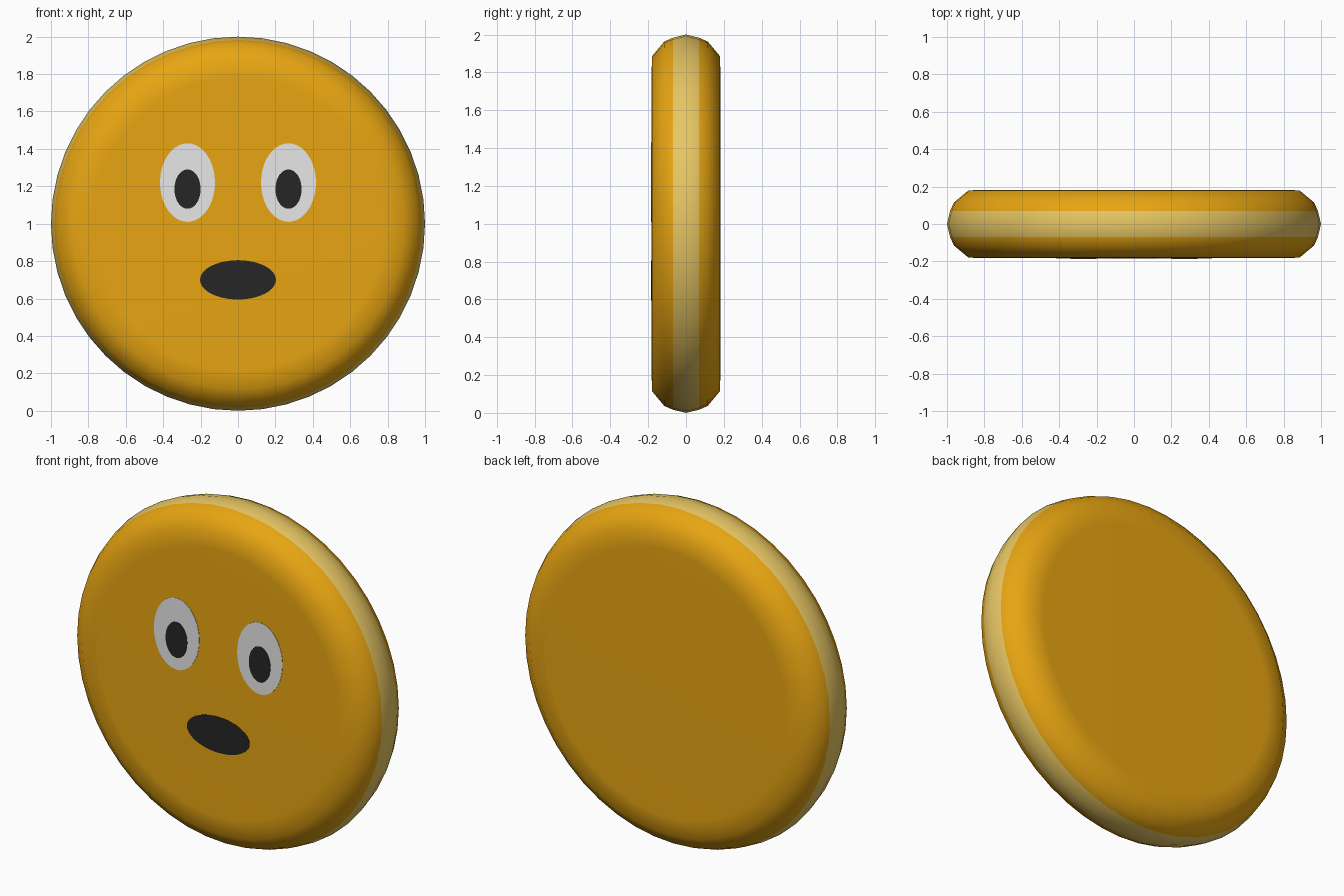
import bpy, bmesh, math

if "Cube" in bpy.data.objects:
    bpy.data.objects.remove(bpy.data.objects["Cube"])


def material(name, rgb):
    m = bpy.data.materials.new(name)
    m.diffuse_color = (*rgb, 1)
    m.use_nodes = True
    m.node_tree.nodes["Principled BSDF"].inputs["Base Color"].default_value = m.diffuse_color
    return m


orange = material("golden_orange", (0.80, 0.376, 0.006))
cream = material("pale_gold", (0.80, 0.565, 0.125))
white = material("white", (0.80, 0.80, 0.80))
black = material("soft_black", (0.019, 0.019, 0.019))


def finish(name, bm, mats):
    bmesh.ops.recalc_face_normals(bm, faces=bm.faces[:])
    mesh = bpy.data.meshes.new(name)
    bm.to_mesh(mesh)
    bm.free()
    for m in mats:
        mesh.materials.append(m)
    ob = bpy.data.objects.new(name, mesh)
    bpy.context.collection.objects.link(ob)
    return ob


# Round body: half profile (radius, depth) mirrored and spun about y
half = [(0.78, 0.182), (0.885, 0.18), (0.963, 0.115), (0.983, 0.07), (1.0, 0.0)]
profile = [(r, -y) for r, y in half] + [(r, y) for r, y in half[-2::-1]]
SIDES = 48
bm = bmesh.new()
rings = []
for r, y in profile:
    angles = [2 * math.pi * i / SIDES for i in range(SIDES)]
    rings.append([bm.verts.new((r * math.cos(a), y, 1 + r * math.sin(a))) for a in angles])
for a, b in zip(rings, rings[1:]):
    for i in range(SIDES):
        j = (i + 1) % SIDES
        bm.faces.new((a[i], a[j], b[j], b[i]))
bm.faces.new(rings[0])
bm.faces.new(rings[-1])
# Pale band around the rim
for f in bm.faces:
    f.smooth = True
    f.material_index = int(all(abs(v.co.y) < 0.08 for v in f.verts))
finish("round_body", bm, [orange, cream])


# Painted face details: thin oval plates on the front
def oval(name, x, z, rx, rz, front, mat):
    bm = bmesh.new()
    pts = [2 * math.pi * i / 40 for i in range(40)]
    face = bm.faces.new([bm.verts.new((x + rx * math.cos(a), -0.181, z + rz * math.sin(a))) for a in pts])
    out = bmesh.ops.extrude_face_region(bm, geom=[face])
    for v in out["geom"]:
        if isinstance(v, bmesh.types.BMVert):
            v.co.y = front
    finish(name, bm, [mat])


for side, x in (("left", -0.27), ("right", 0.27)):
    oval(side + "_eye", x, 1.22, 0.147, 0.21, -0.184, white)
    oval(side + "_pupil", x, 1.185, 0.07, 0.105, -0.186, black)
oval("mouth", 0, 0.70, 0.203, 0.105, -0.184, black)
